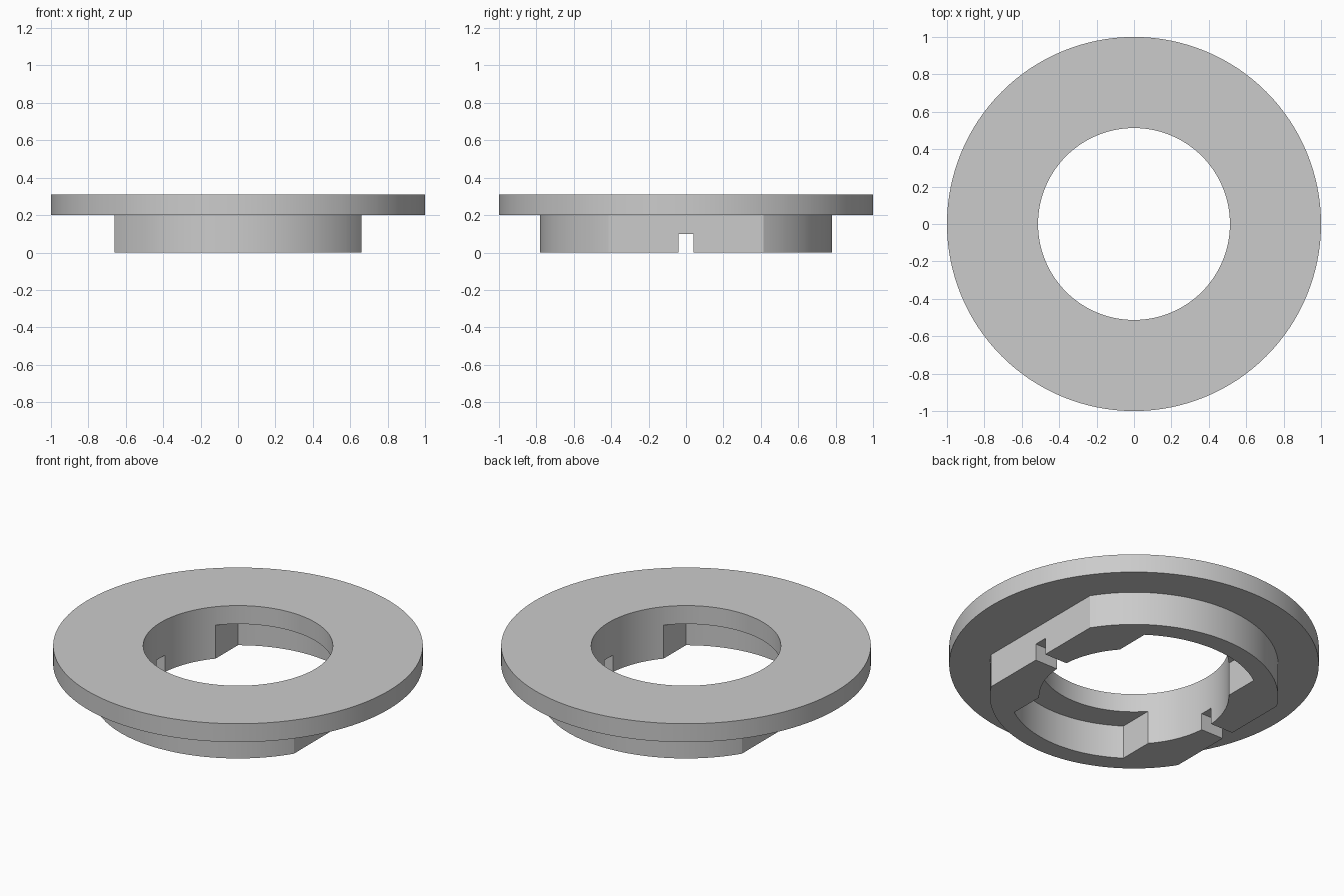
import bpy
import bmesh
from math import cos, sin, pi, acos, radians

cube = bpy.data.objects.get("Cube")
if cube:
    bpy.data.objects.remove(cube, do_unlink=True)

# Main dimensions
FLANGE_R, BOSS_R, BORE_R, RECESS_R = 1.0, 0.78, 0.513, 0.67
FLAT_X, RECESS_X = 0.66, 0.385
BOSS_TOP, TOP = 0.2, 0.31
SLOT_HALF, SLOT_TOP = 0.04, 0.1

grey = bpy.data.materials.new("plain grey")
grey.use_nodes = True
colour = (0.6, 0.6, 0.6, 1)
grey.diffuse_color = colour
grey.node_tree.nodes["Principled BSDF"].inputs["Base Color"].default_value = colour


def ring(name, outer, inner, z0, z1, angles):
    """Closed ring whose outer and inner radii are functions of the angle."""
    bm = bmesh.new()
    loops = [[bm.verts.new((r(a) * cos(a), r(a) * sin(a), z)) for a in angles]
             for r, z in ((outer, z0), (outer, z1), (inner, z1), (inner, z0))]
    n = len(angles)
    for k in range(4):
        a, b = loops[k], loops[(k + 1) % 4]
        for i in range(n):
            j = (i + 1) % n
            bm.faces.new((a[i], a[j], b[j], b[i]))
    bmesh.ops.recalc_face_normals(bm, faces=bm.faces)
    mesh = bpy.data.meshes.new(name)
    bm.to_mesh(mesh)
    bm.free()
    mesh.materials.append(grey)
    obj = bpy.data.objects.new(name, mesh)
    bpy.context.collection.objects.link(obj)
    return obj


def width_limit(x, a):
    return x / max(abs(cos(a)), 1e-6)


def boss_outer(a):
    return min(BOSS_R, width_limit(FLAT_X, a))


def boss_inner(a):
    return max(BORE_R, min(RECESS_R, width_limit(RECESS_X, a)))


# Even steps, plus the exact angles of the flat and recess corners
steps = [2 * pi * i / 128 for i in range(128)]
corners = []
for x, r in ((FLAT_X, BOSS_R), (RECESS_X, BORE_R), (RECESS_X, RECESS_R)):
    c = acos(x / r)
    corners += [c, pi - c, pi + c, 2 * pi - c]
angles = sorted([s for s in steps if all(abs(s - c) > 0.012 for c in corners)] + corners)

# Round flange and the two-flat boss below it
flange = ring("flange", lambda a: FLANGE_R, lambda a: BORE_R, BOSS_TOP, TOP, angles)
boss = ring("boss", boss_outer, boss_inner, 0, BOSS_TOP, angles)

# Slot cut across both flats
bpy.ops.mesh.primitive_cube_add(size=1, location=(0, 0, SLOT_TOP - 0.2))
cutter = bpy.context.object
cutter.name = "slot_cutter"
cutter.scale = (2, 2 * SLOT_HALF, 0.4)
cutter.hide_render = True
mod = boss.modifiers.new("slots", "BOOLEAN")
mod.operation = "DIFFERENCE"
mod.solver = "EXACT"
mod.object = cutter
bpy.context.view_layer.objects.active = boss
bpy.ops.object.modifier_apply(modifier=mod.name)
bpy.data.objects.remove(cutter, do_unlink=True)

# Smooth round walls, sharp corners
bpy.ops.object.select_all(action="DESELECT")
for obj in (flange, boss):
    obj.select_set(True)
bpy.context.view_layer.objects.active = flange
bpy.ops.object.shade_smooth_by_angle(angle=radians(20))
